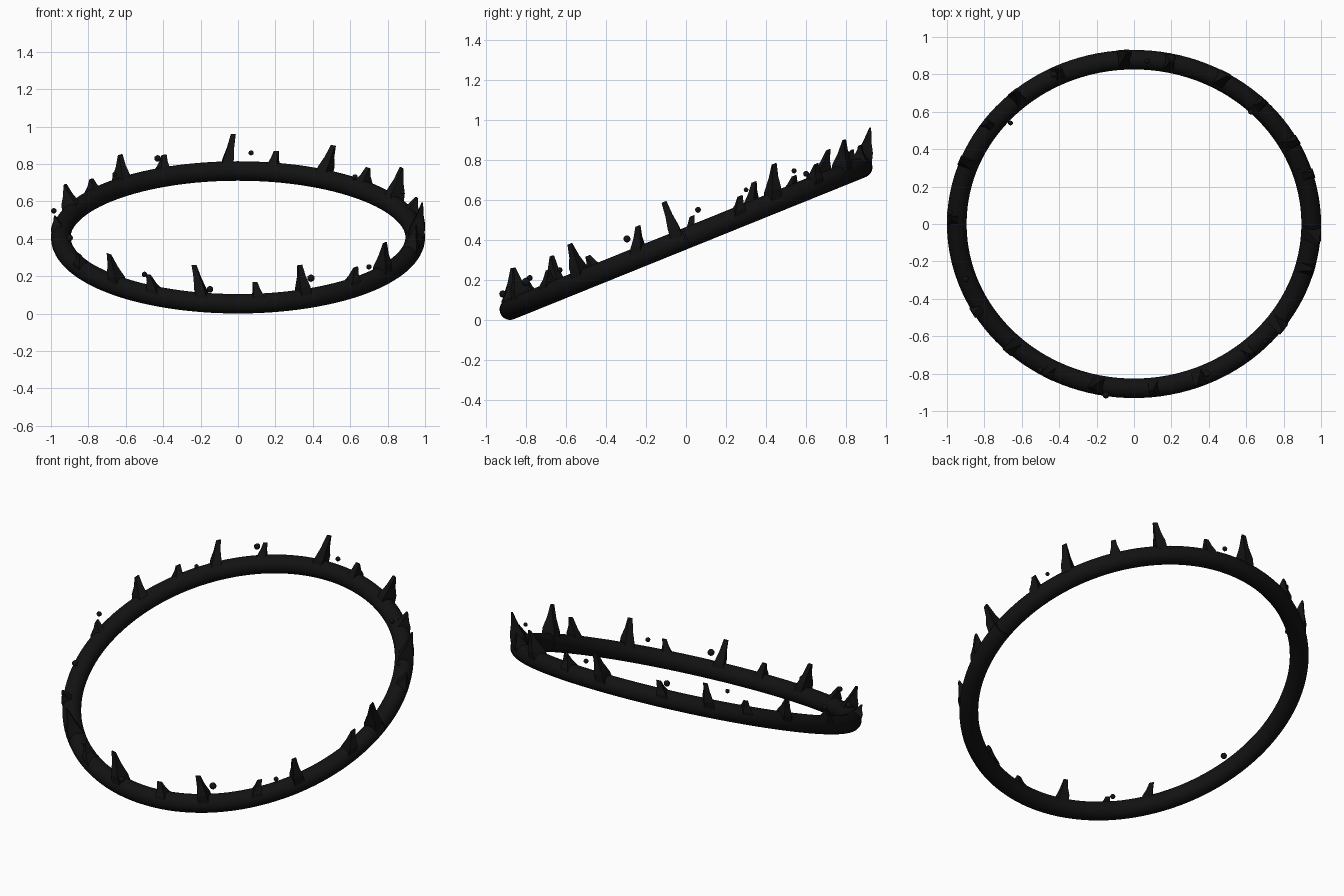
import bpy, bmesh
from math import sin, cos, radians, pi
from mathutils import Vector

if "Cube" in bpy.data.objects:
    bpy.data.objects.remove(bpy.data.objects["Cube"])

TILT, R, TUBE, MID = radians(22), 0.9475, 0.0525, 0.408

black = bpy.data.materials.new("black")
black.diffuse_color = (0.006, 0.006, 0.006, 1)
black.use_nodes = True
black.node_tree.nodes["Principled BSDF"].inputs["Base Color"].default_value = black.diffuse_color


def ring_point(t, r=R):
    return Vector((r * cos(t), r * sin(t) * cos(TILT), MID + r * sin(t) * sin(TILT)))


def finish(bm, name, smooth=False):
    bmesh.ops.recalc_face_normals(bm, faces=bm.faces)
    for f in bm.faces:
        f.smooth = smooth and len(f.verts) <= 4
    me = bpy.data.meshes.new(name)
    bm.to_mesh(me)
    bm.free()
    me.materials.append(black)
    ob = bpy.data.objects.new(name, me)
    bpy.context.collection.objects.link(ob)


def loft(bm, sections):
    """Skin a list of equal point loops and cap both ends."""
    loops = [[bm.verts.new(p) for p in s] for s in sections]
    n = len(loops[0])
    for a, b in zip(loops, loops[1:]):
        for i in range(n):
            j = (i + 1) % n
            bm.faces.new((a[i], a[j], b[j], b[i]))
    bm.faces.new(loops[0])
    bm.faces.new(loops[-1])


# Tilted round ring with a hairline slit on the right side
bm = bmesh.new()
normal = Vector((0, -sin(TILT), cos(TILT)))
sections = []
for k in range(129):
    t = radians(0.25 + 359.5 * k / 128)
    out = ring_point(t, 1) - ring_point(t, 0)
    sections.append([ring_point(t) + TUBE * (out * cos(a) + normal * sin(a))
                     for a in (2 * pi * i / 24 for i in range(24))])
loft(bm, sections)
finish(bm, "ring", True)

# Blade-like spikes: base angle on the ring, tip x, y, z
spikes = [
    (-132, -.69, -.67, .32), (-117, -.48, -.80, .21), (-101, -.235, -.87, .26),
    (-83, .09, -.89, .17), (-68, .33, -.86, .26), (-51, .63, -.69, .25),
    (-36, .785, -.58, .38), (-150, -.85, -.49, .32), (-16, .95, -.24, .47),
    (-2.5, .985, -.11, .59), (179, -.98, .03, .52), (17, .955, .27, .62),
    (158.6, -.925, .34, .69), (29.3, .875, .44, .78), (46, .695, .65, .78),
    (144, -.785, .54, .72), (131, -.63, .71, .85), (115.6, -.395, .83, .85),
    (94, -.025, .92, .96), (79, .205, .87, .87), (61.6, .51, .79, .90)]
for deg, *tip in spikes:
    t = radians(deg)
    base, tip = ring_point(t), Vector(tip)
    out = Vector((cos(t), sin(t), 0))
    tan = (ring_point(t + .01) - ring_point(t - .01)).normalized()
    sections = []
    # height fraction, radial half width, tangential half width
    for f, rad, wid in ((0.1, .045, .03), (0.35, .04, .028), (0.65, .02, .018), (1, .004, .013)):
        c = base.lerp(tip, f)
        sections.append([c + out * rad * x + tan * wid * y
                         for x, y in ((-1, -1), (1, -1), (1, 1), (-1, 1))])
    bm = bmesh.new()
    loft(bm, sections)
    finish(bm, "spike")

# Small droplets hovering around the ring
drops = [(-.50, -.78, .21, .015), (-.15, -.915, .13, .018), (.39, -.80, .19, .02),
         (.70, -.63, .25, .014), (-.90, -.295, .405, .018), (-.985, .06, .55, .015),
         (.625, .60, .73, .015), (-.66, .54, .745, .013), (-.43, .80, .83, .018),
         (.07, .87, .86, .014), (.88, .30, .65, .012)]
for x, y, z, r in drops:
    bm = bmesh.new()
    bmesh.ops.create_icosphere(bm, subdivisions=2, radius=r)
    bmesh.ops.translate(bm, verts=bm.verts, vec=(x, y, z))
    finish(bm, "droplet", True)
